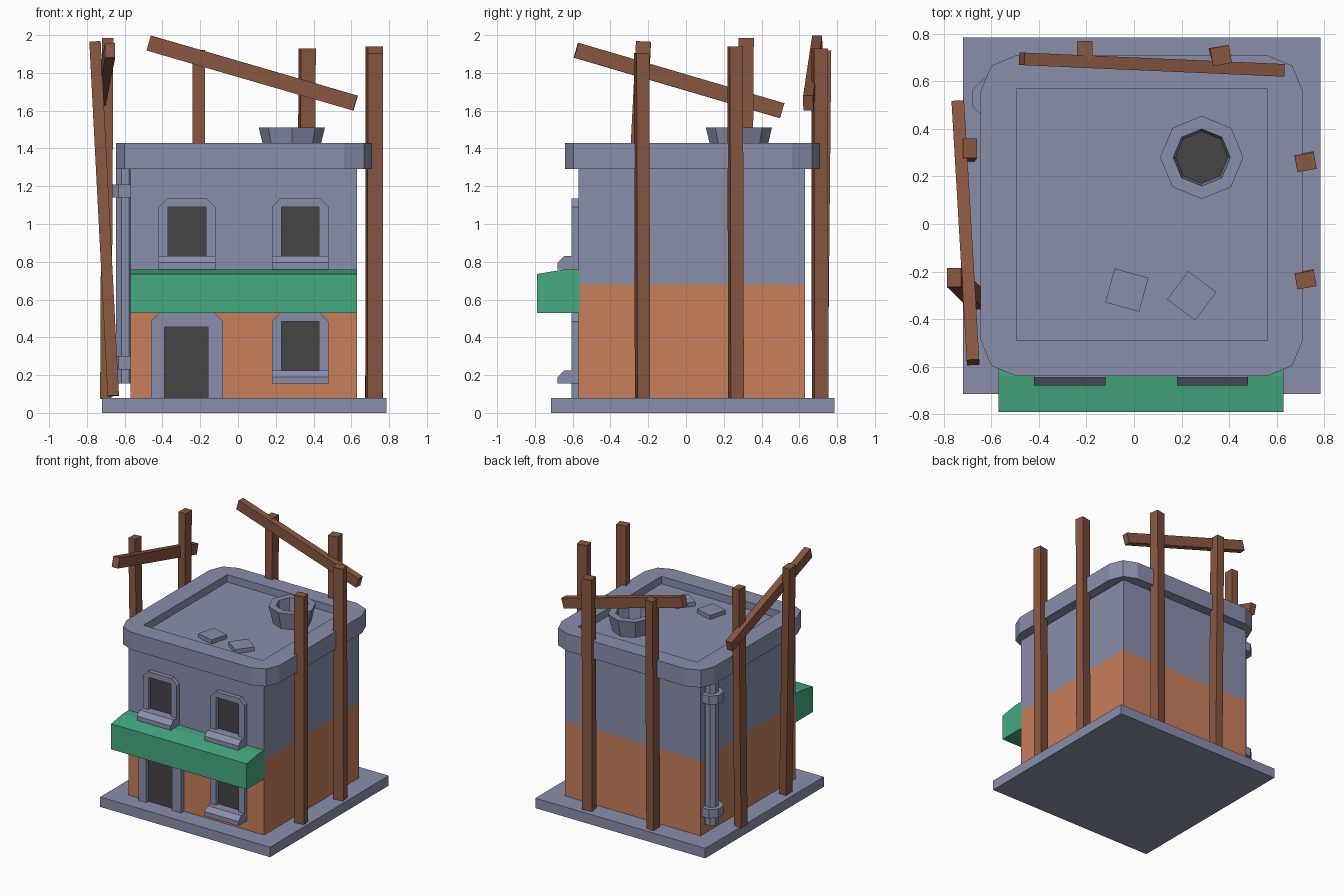
import bpy, bmesh, math
from mathutils import Vector, Matrix

if "Cube" in bpy.data.objects:
    bpy.data.objects.remove(bpy.data.objects["Cube"])


def mat(name, rgb):
    m = bpy.data.materials.new(name)
    m.diffuse_color = (*rgb, 1)
    m.use_nodes = True
    m.node_tree.nodes["Principled BSDF"].inputs["Base Color"].default_value = m.diffuse_color
    return m


STONE = mat("blue_grey_stone", (0.255, 0.275, 0.41))
CLAY = mat("orange_clay", (0.58, 0.21, 0.105))
GREEN = mat("green_cloth", (0.06, 0.40, 0.22))
WOOD = mat("brown_wood", (0.25, 0.095, 0.053))
DARK = mat("dark_opening", (0.062, 0.058, 0.062))


def finish(name, bm, *mats):
    bmesh.ops.recalc_face_normals(bm, faces=bm.faces[:])
    me = bpy.data.meshes.new(name)
    bm.to_mesh(me)
    bm.free()
    for m in mats:
        me.materials.append(m)
    ob = bpy.data.objects.new(name, me)
    bpy.context.collection.objects.link(ob)
    return ob


def box_bm(lo, hi):
    lo, hi = Vector(lo), Vector(hi)
    bm = bmesh.new()
    bmesh.ops.create_cube(bm, size=1, matrix=Matrix.Translation((lo + hi) / 2) @ Matrix.Diagonal((*(hi - lo), 1)))
    return bm


def box(name, lo, hi, m):
    return finish(name, box_bm(lo, hi), m)


def prism(name, pts, vec, m):
    """Extrude a flat outline along vec."""
    bm = bmesh.new()
    f = bm.faces.new([bm.verts.new(p) for p in pts])
    r = bmesh.ops.extrude_face_region(bm, geom=[f])
    bmesh.ops.translate(bm, vec=vec, verts=[v for v in r["geom"] if isinstance(v, bmesh.types.BMVert)])
    return finish(name, bm, m)


def timber(name, p0, p1, w, h, turn=0.0):
    """Square timber between two points; turn spins upright posts."""
    p0, p1 = Vector(p0), Vector(p1)
    d = (p1 - p0).normalized()
    upright = abs(d.z) > 0.8
    ref = Vector((-math.sin(turn), math.cos(turn), 0)) if upright else Vector((0, 0, 1))
    side = ref.cross(d).normalized()
    up = d.cross(side)
    rot = Matrix((side, up, d)).transposed().to_4x4()
    bm = bmesh.new()
    bmesh.ops.create_cube(bm, size=1, matrix=Matrix.Translation((p0 + p1) / 2) @ rot
                          @ Matrix.Diagonal((w, h, (p1 - p0).length, 1)))
    return finish(name, bm, WOOD)


# base slab
box("base_slab", (-0.72, -0.715, 0), (0.785, 0.785, 0.08), STONE)

# walls: clay below, stone above
bm = box_bm((-0.57, -0.57, 0.08), (0.63, 0.63, 1.30))
bmesh.ops.bisect_plane(bm, geom=bm.verts[:] + bm.edges[:] + bm.faces[:],
                       plane_co=(0, 0, 0.68), plane_no=(0, 0, 1))
for f in bm.faces:
    f.material_index = 0 if f.calc_center_median().z > 0.68 else 1
finish("walls", bm, STONE, CLAY)

# roof with rounded corners and a square recess
bm = box_bm((-0.645, -0.64, 1.29), (0.71, 0.71, 1.43))
uprights = [e for e in bm.edges if abs(e.verts[0].co.z - e.verts[1].co.z) > 0.1]
bmesh.ops.bevel(bm, geom=uprights, offset=0.15, segments=2, profile=0.5, affect='EDGES')
roof = finish("roof", bm, STONE)
cutter = box("roof_cutter", (-0.495, -0.49, 1.37), (0.56, 0.57, 1.6), STONE)
cutter.hide_render = True
mod = roof.modifiers.new("recess", 'BOOLEAN')
mod.operation, mod.solver, mod.object = 'DIFFERENCE', 'EXACT', cutter
bpy.context.view_layer.objects.active = roof
bpy.ops.object.modifier_apply(modifier=mod.name)
bpy.data.objects.remove(cutter)

# roof chimney pot, eight sided, dark inside floor
bm = bmesh.new()
rings = []
for r, z in [(0.14, 1.365), (0.175, 1.51), (0.12, 1.51), (0.11, 1.40)]:
    rings.append([bm.verts.new((0.285 + r * math.cos(i * math.pi / 4), 0.28 + r * math.sin(i * math.pi / 4), z))
                  for i in range(8)])
for a, b in zip(rings, rings[1:]):
    for i in range(8):
        bm.faces.new((a[i], a[(i + 1) % 8], b[(i + 1) % 8], b[i]))
bm.faces.new(rings[0])
bm.faces.new(rings[-1]).material_index = 1
finish("chimney_pot", bm, STONE, DARK)

# loose roof tiles
for i, (x, y, a) in enumerate([(-0.03, -0.278, -15.4), (0.243, -0.302, -36.5)]):
    bm = box_bm((-0.074, -0.074, 0), (0.074, 0.074, 0.035))
    bmesh.ops.transform(bm, verts=bm.verts[:],
                        matrix=Matrix.Translation((x, y, 1.368)) @ Matrix.Rotation(math.radians(a), 4, 'Z'))
    finish(f"roof_tile_{i}", bm, STONE)

# awning
prism("awning", [(-0.57, y, z) for y, z in
                 [(-0.565, 0.53), (-0.79, 0.53), (-0.79, 0.735), (-0.64, 0.76), (-0.565, 0.76)]],
      (1.2, 0, 0), GREEN)


# door and window surrounds
def surround(name, x0, x1, z0, z1, ix0, ix1, iz1, sill):
    c = 0.045
    pts = [(x0, z0), (x0, z1 - c), (x0 + c, z1), (x1 - c, z1), (x1, z1 - c), (x1, z0),
           (ix1, z0), (ix1, iz1), (ix0, iz1), (ix0, z0)]
    prism(name + "_frame", [(x, -0.605, z) for x, z in pts], (0, 0.04, 0), STONE)
    box(name + "_pane", (ix0, -0.576, z0), (ix1, -0.568, iz1), DARK)
    if sill:
        prism(name + "_sill", [(x0, y, z0 + z) for y, z in
                               [(-0.568, 0), (-0.68, 0), (-0.68, 0.035), (-0.645, 0.07), (-0.568, 0.07)]],
              (x1 - x0, 0, 0), STONE)


surround("upper_left_window", -0.42, -0.12, 0.76, 1.135, -0.37, -0.17, 1.09, True)
surround("upper_right_window", 0.18, 0.48, 0.76, 1.135, 0.23, 0.43, 1.09, True)
surround("lower_window", 0.18, 0.48, 0.155, 0.53, 0.23, 0.43, 0.485, True)
surround("door", -0.46, -0.08, 0.08, 0.53, -0.39, -0.16, 0.455, False)


# drain pipe with two collars
def octagon(name, r, z0, z1):
    a = [math.pi / 8 + i * math.pi / 4 for i in range(8)]
    prism(name, [(-0.597 + r * math.cos(t), 0.53 + r * math.sin(t), z0) for t in a], (0, 0, z1 - z0), STONE)


octagon("drain_pipe", 0.052, 0.155, 1.295)
octagon("lower_pipe_collar", 0.09, 0.23, 0.30)
octagon("upper_pipe_collar", 0.09, 1.14, 1.21)

# upright scaffold posts: foot, top, widths, turn
posts = [((0.72, -0.23, 0.075), (0.722, -0.235, 1.905), 0.082, 0.068, 10),
         ((0.72, 0.265, 0.075), (0.722, 0.26, 1.94), 0.082, 0.07, 10),
         ((-0.207, 0.71, 0.075), (-0.208, 0.728, 1.92), 0.065, 0.082, 0),
         ((0.36, 0.71, 0.075), (0.366, 0.708, 1.93), 0.08, 0.075, 10),
         ((-0.66, -0.32, 0.09), (-0.757, -0.225, 1.965), 0.06, 0.08, 0),
         ((-0.70, 0.305, 0.075), (-0.69, 0.318, 1.985), 0.06, 0.082, 0)]
for i, (a, b, w, h, t) in enumerate(posts):
    timber(f"scaffold_post_{i}", a, b, w, h, math.radians(t))

# sloping scaffold rails
timber("back_rail", (-0.472, 0.695, 1.958), (0.622, 0.647, 1.64), 0.053, 0.082)
timber("left_rail", (-0.677, -0.582, 1.92), (-0.741, 0.508, 1.60), 0.053, 0.082)
